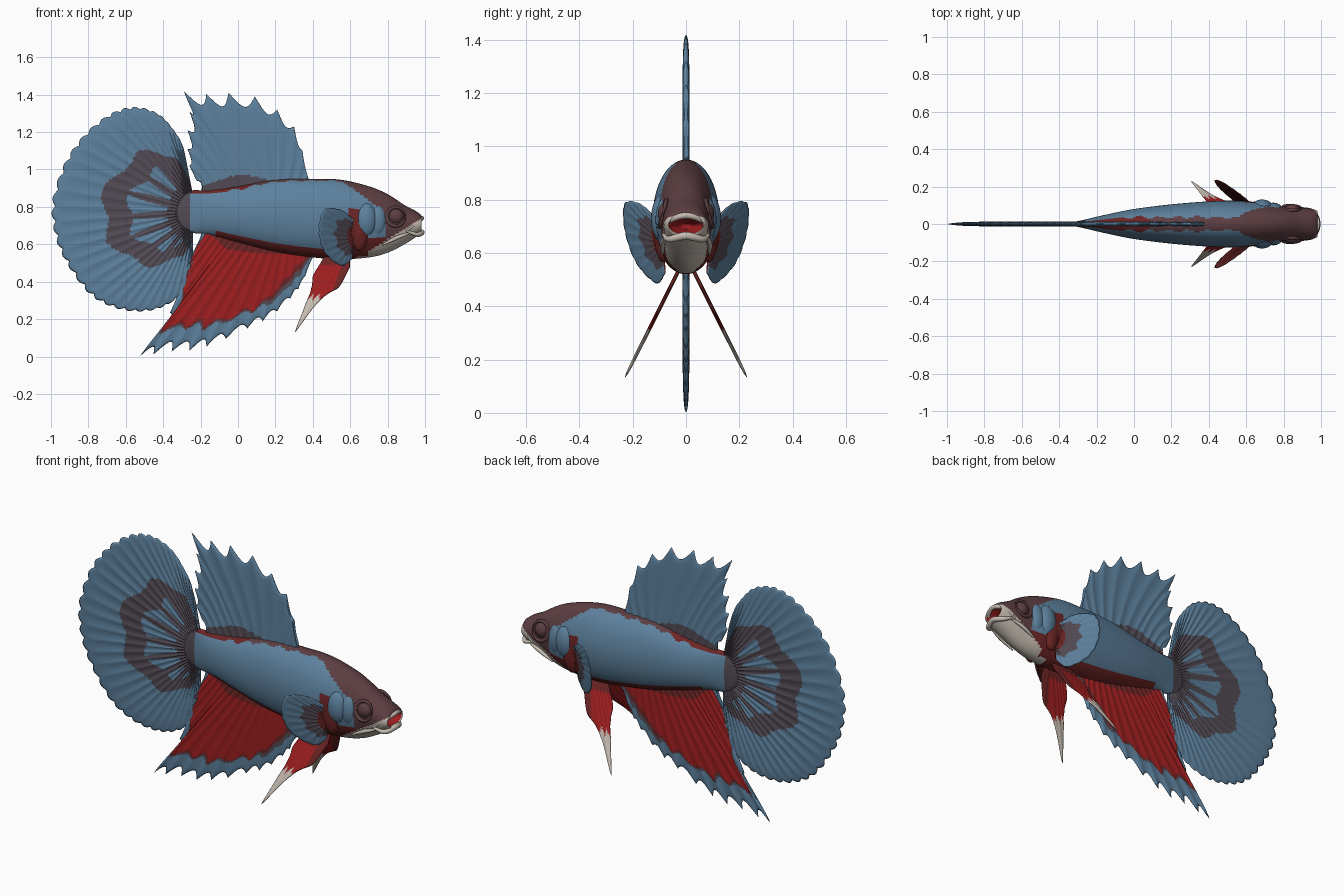
import bpy, bmesh, math
from mathutils import Vector

cube = bpy.data.objects.get("Cube")
if cube:
    bpy.data.objects.remove(cube)


def material(name, rgb):
    m = bpy.data.materials.new(name)
    m.use_nodes = True
    m.diffuse_color = (*rgb, 1)
    m.node_tree.nodes["Principled BSDF"].inputs["Base Color"].default_value = (*rgb, 1)
    return m


MATS = [material("scale blue", (.11, .22, .34)),
        material("fin purple", (.086, .07, .09)),
        material("head maroon", (.108, .048, .054)),
        material("dark red", (.15, .018, .018)),
        material("bright red", (.34, .013, .014)),
        material("pale white", (.56, .50, .44))]
BLUE, PURPLE, MAROON, DARK, RED, WHITE = range(len(MATS))


def finish(name, bm):
    bmesh.ops.remove_doubles(bm, verts=bm.verts, dist=1e-5)
    bmesh.ops.recalc_face_normals(bm, faces=bm.faces)
    mesh = bpy.data.meshes.new(name)
    bm.to_mesh(mesh)
    bm.free()
    for m in MATS:
        mesh.materials.append(m)
    mesh.polygons.foreach_set("use_smooth", [True] * len(mesh.polygons))
    ob = bpy.data.objects.new(name, mesh)
    bpy.context.collection.objects.link(ob)
    return ob


def spline(pts, t):
    """Smooth curve through points, t from 0 to 1."""
    n = len(pts) - 1
    i = min(int(t * n), n - 1)
    f = t * n - i
    b, c = Vector(pts[i]), Vector(pts[i + 1])
    a = Vector(pts[i - 1]) if i else b * 2 - c
    d = Vector(pts[i + 2]) if i + 2 <= n else c * 2 - b
    return b + (c - a) * (f / 2) + (a * 2 - b * 5 + c * 4 - d) * (f * f / 2) \
        + (b * 3 - a - c * 3 + d) * (f ** 3 / 2)


def fin(name, base, edge, rays, depth, thick, rule, spiky=True, side=0, y_at=None, nv=44, bend=(0, 0)):
    """Ribbed two-sided membrane spanning from a base line to an outline."""
    nu = rays * 8
    bm = bmesh.new()
    for face_side in (-1, 1):
        grid = []
        for i in range(nu + 1):
            u = i / nu
            wave = abs(math.sin(math.pi * u * rays))
            b = Vector(base[0]).lerp(Vector(base[1]), u)
            e = spline(edge, u)
            row = []
            for j in range(nv + 1):
                v = j / nv
                cut = depth * (wave if spiky else 1 - wave) * v ** 4
                p = b.lerp(e, v * (1 - cut)) + Vector(bend) * v * (1 - v)
                h = thick * (1 - .35 * wave) * math.sqrt(1 - v ** 8)
                h *= min(1, i, nu - i)
                y = side * y_at(*p) if side else 0
                row.append(bm.verts.new((p.x, y + face_side * h, p.y)))
            grid.append(row)
        for i in range(nu):
            for j in range(nv):
                f = bm.faces.new((grid[i][j], grid[i + 1][j], grid[i + 1][j + 1], grid[i][j + 1]))
                z = f.calc_center_median().z
                f.material_index = rule((i + .5) / nu, (j + .5) / nv, z, side * face_side)
    return finish(name, bm)


# Body: x, top, bottom, half width; the last rings fold back into the mouth
STATIONS = [(-.34, .84, .70, .008), (-.27, .885, .665, .022), (-.15, .89, .65, .05),
            (0, .91, .61, .08), (.2, .945, .56, .105), (.4, .95, .53, .121),
            (.55, .945, .52, .124), (.7, .91, .53, .112), (.8, .868, .555, .095),
            (.89, .81, .60, .088), (.96, .772, .645, .078), (.98, .748, .665, .066),
            (.95, .728, .675, .058), (.89, .71, .69, .02)]


def body_colour(t, x, y, z, top, bottom):
    height = (z - bottom) / (top - bottom)
    if t > .87:
        return RED
    if x < -.255:
        return PURPLE
    if x > .69 and z < .595 + .62 * (x - .75):
        return WHITE
    if x > .785 or (x > .57 and z > .93 - .75 * (x - .57)):
        return MAROON
    if x > .69 and z > .64:
        return BLUE
    if x > .59 and z < .79:
        return WHITE if z < .535 and x > .64 else DARK
    if height > .92 and abs(y) < .036 + .006 * math.sin(x * 60):
        return DARK if x < .08 else MAROON
    return DARK if height < .12 and x > -.12 else BLUE


bm = bmesh.new()
NS, NR = 170, 80
rings, info = [], []
for i in range(NS + 1):
    x, top, bot, w = spline(STATIONS, i / NS)
    info.append((top, bot))
    rings.append([bm.verts.new((x, w * math.sin(a), (top + bot) / 2 + (top - bot) / 2 * math.cos(a)))
                  for a in (2 * math.pi * k / NR for k in range(NR))])
for i in range(NS):
    for k in range(NR):
        n = (k + 1) % NR
        f = bm.faces.new((rings[i][k], rings[i][n], rings[i + 1][n], rings[i + 1][k]))
        f.material_index = body_colour((i + .5) / NS, *f.calc_center_median(), *info[i])
bm.faces.new(rings[0]).material_index = PURPLE
bm.faces.new(rings[-1]).material_index = RED
finish("body", bm)


# Tail fan with a dark streaked centre
def tail_colour(u, v, z, outer):
    reach = .2 + .44 * max(0, math.sin(math.pi * (u - .02) / .92)) ** .8 + .035 * math.sin(u * 47)
    reach *= 1 - .5 * max(0, u - .6)
    if v > reach:
        return BLUE
    off = abs(u * 14 % 1 - .5)
    if .3 < u < .85 and .18 < v < reach - .18 and off < .18 + .8 * (v - .18):
        return BLUE
    return PURPLE


fin("tail_fin", [(-.24, .87), (-.24, .67)],
    [(-.26, .91), (-.29, 1.11), (-.35, 1.22), (-.43, 1.30), (-.55, 1.335), (-.68, 1.30),
     (-.82, 1.19), (-.93, 1.03), (-.995, .82), (-.975, .63), (-.90, .47), (-.79, .33),
     (-.66, .26), (-.52, .24), (-.39, .27), (-.28, .36), (-.24, .52), (-.26, .65)],
    40, .025, .013, tail_colour, spiky=False, nv=60)

# Back fin with swept spiky rays
fin("dorsal_fin", [(-.2, .87), (.35, .92)],
    [(-.22, .94), (-.26, 1.02), (-.27, 1.11), (-.27, 1.21), (-.26, 1.31), (-.29, 1.42),
     (-.17, 1.405), (-.05, 1.41), (.09, 1.39), (.21, 1.32), (.30, 1.23), (.345, 1.10), (.37, .95)],
    12, .14, .013,
    lambda u, v, z, outer: PURPLE if z < .978 - .16 * abs(u - .45) else BLUE,
    bend=(.06, .06))


# Belly fin: red wedge, dark front band and a blue fringe
def anal_colour(u, v, z, outer):
    jag = .03 * math.sin(u * 80)
    red_end = min(.76, .15 + 1.9 * u) + jag
    dark_end = min(.8, .55 + u) + jag
    if u > .93 or v > dark_end:
        return BLUE
    if v > red_end:
        return PURPLE if v > (red_end + dark_end) / 2 else DARK
    return DARK if v < .12 else RED


fin("anal_fin", [(.40, .56), (-.2, .69)],
    [(.40, .53), (.34, .39), (.28, .31), (.17, .21), (.05, .15), (-.12, .07), (-.26, .03),
     (-.40, .025), (-.525, 0), (-.39, .17), (-.33, .36), (-.26, .52), (-.19, .65)],
    18, .09, .013, anal_colour)


def ball(name, centre, radii, mat):
    bm = bmesh.new()
    bmesh.ops.create_uvsphere(bm, u_segments=32, v_segments=20, radius=1)
    for v in bm.verts:
        v.co = Vector([c + r * a for c, r, a in zip(centre, radii, v.co)])
    for f in bm.faces:
        f.material_index = mat
    return finish(name, bm)


def tube(name, pts, radius, mat, n=48, sides=10):
    """Tapered round tube along a smooth path."""
    bm = bmesh.new()
    path = [spline(pts, i / n) for i in range(n + 1)]
    loops = []
    for i, p in enumerate(path):
        d = (path[min(i + 1, n)] - path[max(i - 1, 0)]).normalized()
        side = d.cross(Vector((.3, .1, 1))).normalized()
        up = side.cross(d)
        r = radius * (.35 + .65 * math.sin(math.pi * i / n))
        loops.append([bm.verts.new(p + r * (math.cos(a) * side + math.sin(a) * up))
                      for a in (2 * math.pi * k / sides for k in range(sides))])
    for a, b in zip(loops, loops[1:]):
        for k in range(sides):
            m = (k + 1) % sides
            bm.faces.new((a[k], a[m], b[m], b[k])).material_index = mat
    return finish(name, bm)


# Lips: a thin arched upper one and a fuller lower one
for name, mid, tip, r in (("upper_lip", .718, .74, .012), ("lower_lip", .652, .664, .015)):
    tube(name, [(.90, -.086, .67), (.96, -.064, mid), (.983, 0, tip), (.96, .064, mid), (.90, .086, .67)],
         r, WHITE)


# Paired parts
def pectoral_colour(u, v, z, outer):
    if outer < 0 or v < .2:
        return DARK
    return PURPLE if v < .54 + .04 * math.sin(u * 40) else BLUE


def pelvic_colour(u, v, z, outer):
    if z < .32 + .015 * math.sin(u * 40):
        return WHITE
    return DARK if u < .2 or u > .93 or z > .49 else RED


for side, label in ((1, "left"), (-1, "right")):
    fin(label + "_pectoral_fin", [(.63, .69), (.62, .59)],
        [(.62, .73), (.55, .785), (.46, .785), (.43, .68), (.46, .56), (.55, .485), (.61, .52)],
        14, .02, .007, pectoral_colour, spiky=False, side=side,
        y_at=lambda x, z: .112 + (.6 - x) * .66 + .2 * (z - .65), nv=24)
    fin(label + "_pelvic_fin", [(.60, .55), (.47, .56)],
        [(.60, .48), (.54, .37), (.43, .29), (.305, .13), (.36, .28), (.39, .36), (.40, .43), (.46, .53)],
        7, .04, .008, pelvic_colour, side=side, y_at=lambda x, z: .03 + (.53 - z) * .5, nv=28)
    ball(label + "_gill_membrane", (.65, side * .085, .68), (.05, .035, .115), DARK)
    ball(label + "_gill_cover", (.685, side * .085, .73), (.06, .046, .092), BLUE)
    ball(label + "_cheek_plate", (.745, side * .072, .725), (.052, .042, .088), BLUE)
    ball(label + "_eye", (.845, side * .072, .748), (.042, .034, .042), MAROON)
    tube(label + "_eye_rim", [(.845 + .05 * math.cos(a), side * (.086 - .012 * math.sin(a)),
                               .748 + .05 * math.sin(a))
                              for a in (math.pi * k / 6 for k in range(13))], .011, MAROON)
    tube(label + "_jaw_fold", [(.92, side * .08, .66), (.85, side * .088, .635), (.77, side * .088, .595)],
         .011, WHITE)
